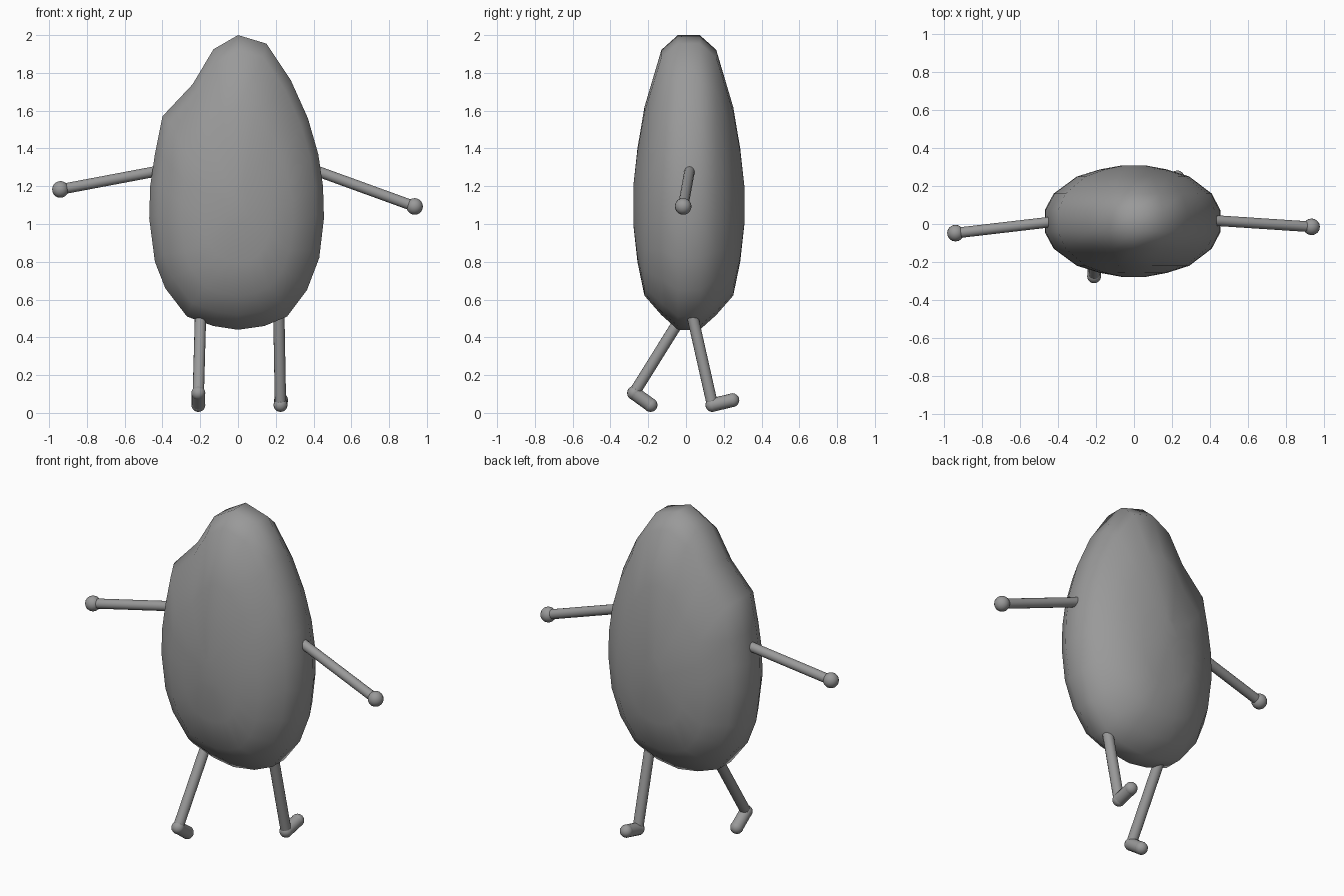
import bpy, bmesh, math
from mathutils import Vector

if "Cube" in bpy.data.objects:
    bpy.data.objects.remove(bpy.data.objects["Cube"])

grey = bpy.data.materials.new("stone grey")
grey.diffuse_color = (0.32, 0.32, 0.32, 1)
grey.use_nodes = True
grey.node_tree.nodes["Principled BSDF"].inputs["Base Color"].default_value = grey.diffuse_color


def finish(bm, name, angle=180):
    bmesh.ops.recalc_face_normals(bm, faces=bm.faces[:])
    mesh = bpy.data.meshes.new(name)
    bm.to_mesh(mesh)
    bm.free()
    mesh.materials.append(grey)
    ob = bpy.data.objects.new(name, mesh)
    bpy.context.collection.objects.link(ob)
    bpy.ops.object.select_all(action='DESELECT')
    ob.select_set(True)
    bpy.context.view_layer.objects.active = ob
    bpy.ops.object.shade_smooth_by_angle(angle=math.radians(angle))
    return ob


def rod(bm, a, b, r):
    a, b = Vector(a), Vector(b)
    d = b - a
    m = d.to_track_quat('Z', 'Y').to_matrix().to_4x4()
    m.translation = (a + b) / 2
    bmesh.ops.create_cone(bm, cap_ends=True, segments=16, radius1=r,
                          radius2=r, depth=d.length, matrix=m)


def ball(bm, p, r):
    m = bmesh.ops.create_uvsphere(bm, u_segments=16, v_segments=10, radius=r)
    bmesh.ops.translate(bm, verts=m['verts'], vec=p)


# Body: pebble outline with a dent, stepped inwards towards front and back
outline = [(0, 2.0), (.15, 1.955), (.28, 1.76), (.37, 1.56), (.425, 1.37),
           (.45, 1.2), (.455, 1.03), (.43, .82), (.365, .65), (.26, .51),
           (.14, .46), (0, .44), (-.13, .46), (-.27, .51), (-.385, .66),
           (-.44, .8), (-.47, 1.03), (-.465, 1.2), (-.44, 1.37),
           (-.40, 1.57), (-.24, 1.74), (-.13, 1.925)]
# scale, centre height, half depth
steps = [(1, 1.22, .058), (.9, 1.22, .145), (.64, 1.12, .235),
         (.385, 1.1, .272), (.13, 1.1, .294)]
bm = bmesh.new()
rings = []
for side, seq in ((-1, steps[::-1]), (1, steps)):
    for s, zc, dep in seq:
        rings.append([bm.verts.new((x * s, .015 + side * dep, zc + s * (z - 1.22)))
                      for x, z in outline])
n = len(outline)
for r0, r1 in zip(rings, rings[1:]):
    for i in range(n):
        j = (i + 1) % n
        bm.faces.new((r0[i], r0[j], r1[j], r1[i]))
bm.faces.new(rings[0])
bm.faces.new(rings[-1])
finish(bm, "body")

# Arms with round hands
for side, a, b in (("right", (.40, .02, 1.287), (.935, -.015, 1.093)),
                   ("left", (-.40, .015, 1.285), (-.94, -.048, 1.183))):
    bm = bmesh.new()
    rod(bm, a, b, .028)
    finish(bm, side + "_arm", 40)
    bm = bmesh.new()
    ball(bm, b, .044)
    finish(bm, side + "_hand")

# Legs with rounded feet, in a walking stride
for side, hip, ankle, toe in (
        ("left", (-.198, -.01, .53), (-.21, -.275, .105), (-.21, -.188, .042)),
        ("right", (.216, .03, .53), (.225, .14, .042), (.228, .245, .067))):
    bm = bmesh.new()
    rod(bm, hip, ankle, .03)
    finish(bm, side + "_leg", 40)
    bm = bmesh.new()
    rod(bm, ankle, toe, .036)
    ball(bm, ankle, .037)
    ball(bm, toe, .037)
    finish(bm, side + "_foot", 40)
